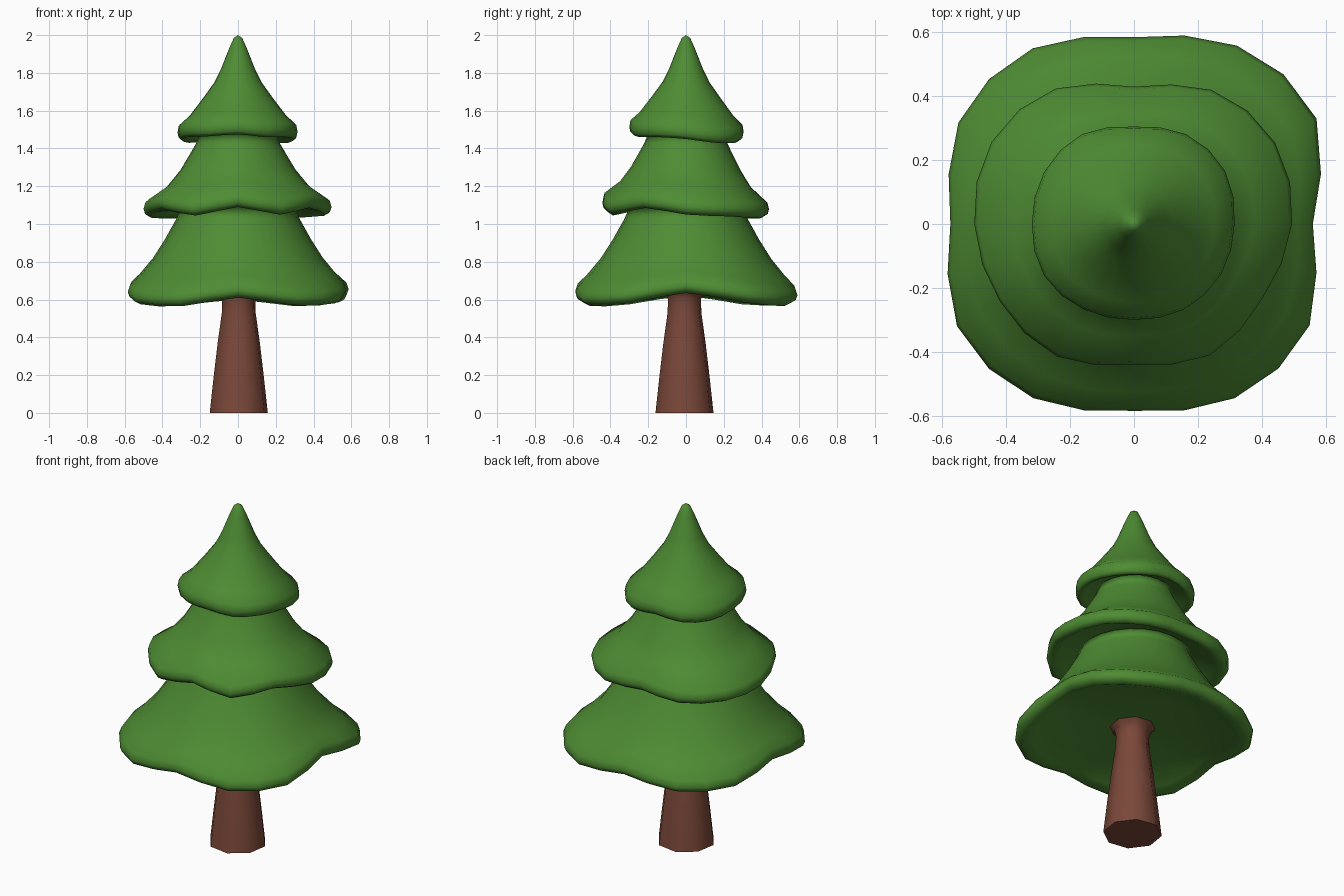
import bpy, math

if "Cube" in bpy.data.objects:
    bpy.data.objects.remove(bpy.data.objects["Cube"])

def material(name, rgb):
    m = bpy.data.materials.new(name)
    m.diffuse_color = (*rgb, 1)
    m.use_nodes = True
    m.node_tree.nodes["Principled BSDF"].inputs["Base Color"].default_value = m.diffuse_color
    return m

green = material("leaf green", (0.076, 0.262, 0.033))
brown = material("bark brown", (0.195, 0.064, 0.041))

def loft(name, rings, mat, cap_start=None, cap_end=None):
    """Skin a list of rings; each cap is a pole point or None for an n-gon."""
    n = len(rings[0])
    verts = [p for r in rings for p in r]
    faces = []
    for k in range(len(rings) - 1):
        for i in range(n):
            j = (i + 1) % n
            faces.append((k*n + i, (k+1)*n + i, (k+1)*n + j, k*n + j))
    for cap, base, flip in ((cap_start, 0, False), (cap_end, (len(rings)-1)*n, True)):
        ids = [base + i for i in range(n)]
        if flip:
            ids.reverse()
        if cap is None:
            faces.append(ids)
        else:
            verts.append(cap)
            faces += [(ids[i], ids[(i+1) % n], len(verts)-1) for i in range(n)]
    me = bpy.data.meshes.new(name)
    me.from_pydata(verts, [], faces)
    me.update()
    me.materials.append(mat)
    ob = bpy.data.objects.new(name, me)
    bpy.context.collection.objects.link(ob)
    return ob

SEG = 24

def sample(t, i):
    """Twelve-entry table read at 24 steps (smooth interpolation between)."""
    k = i // 2
    if i % 2 == 0:
        return t[k]
    a, b, c, d = (t[(k + o) % 12] for o in (-1, 0, 1, 2))
    return (9*(b + c) - a - d) / 16

# Each tier: rim radius and rim height every 30 degrees (from +x),
# upper rings (radius, z, waviness), and lower rings under the skirt
tiers = [
    dict(r=[.315, .33, .325, .305, .325, .325, .32, .325, .31, .30, .31, .315],
         z=[1.45, 1.43, 1.43, 1.45, 1.435, 1.43, 1.445, 1.46, 1.465, 1.475, 1.46, 1.46],
         upper=[(.022, 1.985, 0), (.045, 1.935, 0), (.09, 1.82, 0), (.125, 1.75, .1),
                (.19, 1.66, .3), (.255, 1.575, .6)],
         lower=[(.21, 1.48, 0)]),
    dict(r=[.495, .51, .485, .43, .49, .515, .50, .485, .48, .44, .475, .465],
         z=[1.05, 1.04, 1.03, 1.045, 1.03, 1.03, 1.04, 1.075, 1.045, 1.09, 1.05, 1.085],
         upper=[(.195, 1.49, 0), (.225, 1.42, .1), (.30, 1.29, .4), (.37, 1.20, .7)],
         lower=[(.31, 1.09, 0)]),
    dict(r=[.56, .66, .645, .585, .635, .635, .575, .64, .63, .585, .63, .635],
         z=[.635, .585, .565, .60, .57, .575, .62, .575, .565, .61, .57, .58],
         upper=[(.295, 1.10, 0), (.325, 1.03, 0), (.39, .915, .1), (.46, .81, .3),
                (.545, .715, .65)],
         lower=[(.36, .635, .2), (.13, .655, 0)]),
]

# Foliage: one continuous skin from tip to underside
rings = []
for t in tiers:
    R, Z = sum(t["r"]) / 12, sum(t["z"]) / 12
    rim = [(.98*R, Z + .075, 1), (R, Z + .04, 1), (.985*R, Z + .015, 1),
           (.93*R, Z, 1), (.85*R, Z + .02, .9)]
    for r, z, w in t["upper"] + rim + t["lower"]:
        ring = []
        for i in range(SEG):
            a = math.tau * i / SEG
            rr = r * (1 + w * (sample(t["r"], i) / R - 1))
            ring.append((rr*math.cos(a), rr*math.sin(a), z + w*(sample(t["z"], i) - Z)))
        rings.append(ring)
foliage = loft("foliage", rings, green, (0, 0, 2.0), (0, 0, .66))
foliage.data.polygons.foreach_set("use_smooth", [True] * len(foliage.data.polygons))

# Trunk: tapered octagon flaring slightly at both ends
profile = [(.14, .67), (.10, .635), (.09, .60), (.092, .53), (.115, .37), (.138, .18), (.158, 0)]
trunk_rings = [[(r*math.cos(math.tau*(i + .3)/8) + .004, r*math.sin(math.tau*(i + .3)/8) - .008, z)
                for i in range(8)] for r, z in profile]
trunk = loft("trunk", trunk_rings, brown)
bpy.ops.object.select_all(action='DESELECT')
trunk.select_set(True)
bpy.context.view_layer.objects.active = trunk
bpy.ops.object.shade_smooth_by_angle(angle=math.radians(50))
